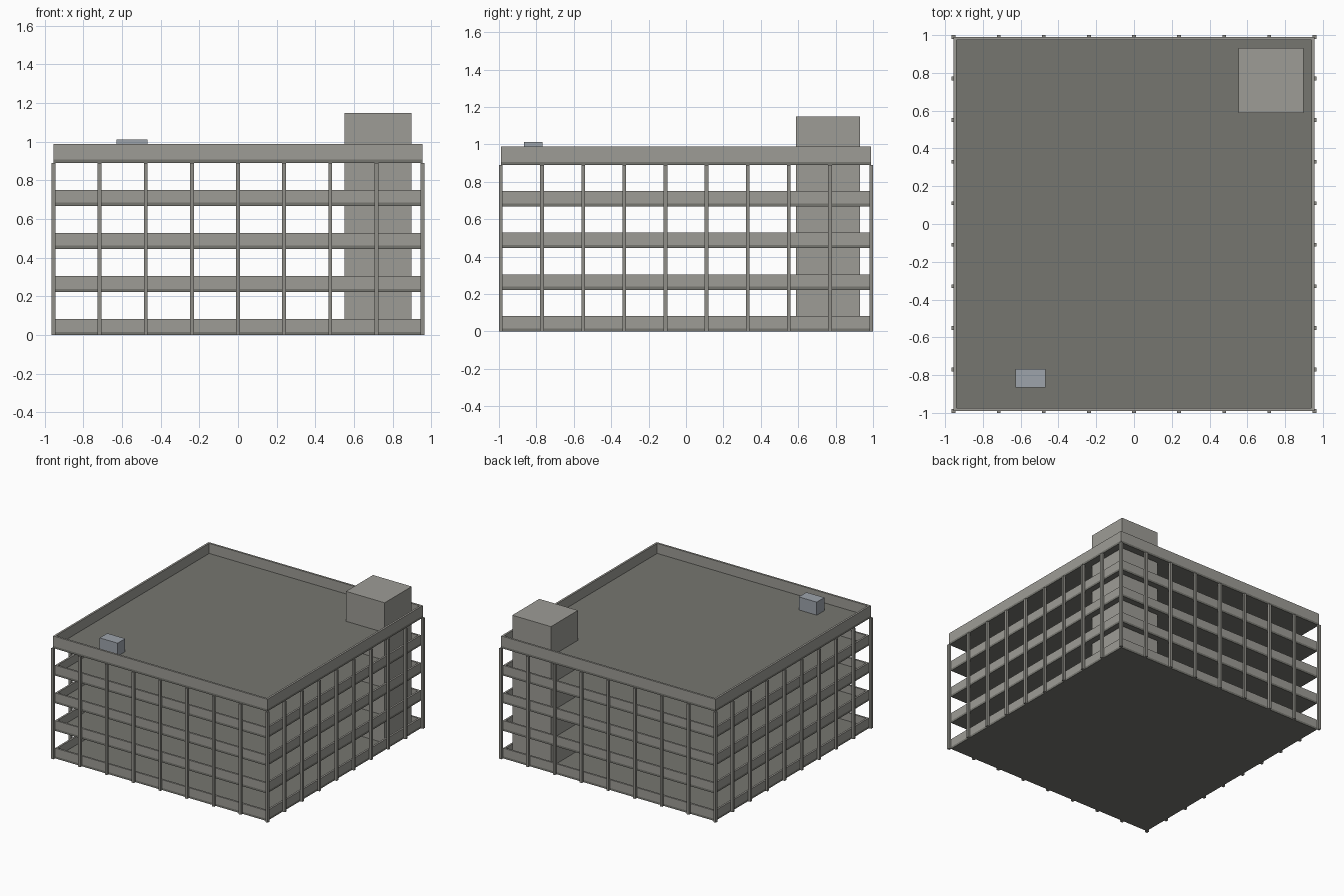
import bpy, bmesh

if "Cube" in bpy.data.objects:
    bpy.data.objects.remove(bpy.data.objects["Cube"])

STOREY = 0.2225          # floor-to-floor height
SLAB = 0.017             # slab thickness
CX, CY = 0.955, 0.99     # column grid half sizes
ROOF_Z = 4 * STOREY


def material(name, r, g, b):
    m = bpy.data.materials.new(name)
    m.diffuse_color = (r, g, b, 1)
    m.use_nodes = True
    m.node_tree.nodes["Principled BSDF"].inputs["Base Color"].default_value = m.diffuse_color
    return m


WALL = material("light_concrete", 0.34, 0.333, 0.305)
DECK = material("dark_deck", 0.18, 0.18, 0.16)
POST = material("column_concrete", 0.28, 0.275, 0.25)
METAL = material("blue_grey_metal", 0.34, 0.37, 0.41)


def add_box(bm, x0, x1, y0, y1, z0, z1):
    vs = bmesh.ops.create_cube(bm, size=1)["verts"]
    bmesh.ops.scale(bm, vec=(x1 - x0, y1 - y0, z1 - z0), verts=vs)
    bmesh.ops.translate(bm, vec=((x0 + x1) / 2, (y0 + y1) / 2, (z0 + z1) / 2), verts=vs)


def finish(name, bm, mat):
    me = bpy.data.meshes.new(name)
    bm.to_mesh(me)
    bm.free()
    me.materials.append(mat)
    ob = bpy.data.objects.new(name, me)
    bpy.context.collection.objects.link(ob)
    return ob


def box(name, mat, *size):
    bm = bmesh.new()
    add_box(bm, *size)
    return finish(name, bm, mat)


def ring(name, mat, hx, hy, t, z0, z1):
    """Hollow rectangular wall with mitred corners."""
    bm = bmesh.new()
    loops = []
    for x, y, z in ((hx, hy, z0), (hx, hy, z1), (hx - t, hy - t, z1), (hx - t, hy - t, z0)):
        loops.append([bm.verts.new((sx * x, sy * y, z))
                      for sx, sy in ((-1, -1), (1, -1), (1, 1), (-1, 1))])
    for i in range(4):
        a, b = loops[i], loops[(i + 1) % 4]
        for j in range(4):
            k = (j + 1) % 4
            bm.faces.new((a[j], a[k], b[k], b[j]))
    bmesh.ops.recalc_face_normals(bm, faces=bm.faces)
    return finish(name, bm, mat)


# Parking floors: dark slab with a low perimeter wall standing on its edge
for i in range(4):
    z = i * STOREY
    box(f"floor_slab_{i}", DECK, -0.945, 0.945, -0.98, 0.98, z, z + SLAB)
    ring(f"floor_parapet_{i}", WALL, 0.945, 0.98, 0.015, z + SLAB, z + 0.083)

# Roof deck and its slightly wider parapet
box("roof_slab", DECK, -0.955, 0.955, -0.99, 0.99, ROOF_Z, ROOF_Z + SLAB)
ring("roof_parapet", WALL, 0.955, 0.99, 0.016, ROOF_Z + SLAB, 0.988)

# Columns around the perimeter: 9 along front and back, 10 along the sides
spots = []
for s in (-1, 1):
    spots += [(-CX + 2 * CX * i / 8, s * CY) for i in range(9)]
    spots += [(s * CX, -CY + 2 * CY * j / 9) for j in range(1, 9)]
bm = bmesh.new()
for x, y in spots:
    add_box(bm, x - 0.01, x + 0.01, y - 0.01, y + 0.01, 0, ROOF_Z)
finish("columns", bm, POST)

# Stair tower running through all floors
box("stair_tower", WALL, 0.552, 0.897, 0.587, 0.931, 0, 1.148)

# Rooftop ventilation unit
box("roof_vent_unit", METAL, -0.628, -0.468, -0.865, -0.768, ROOF_Z + SLAB, 1.012)
